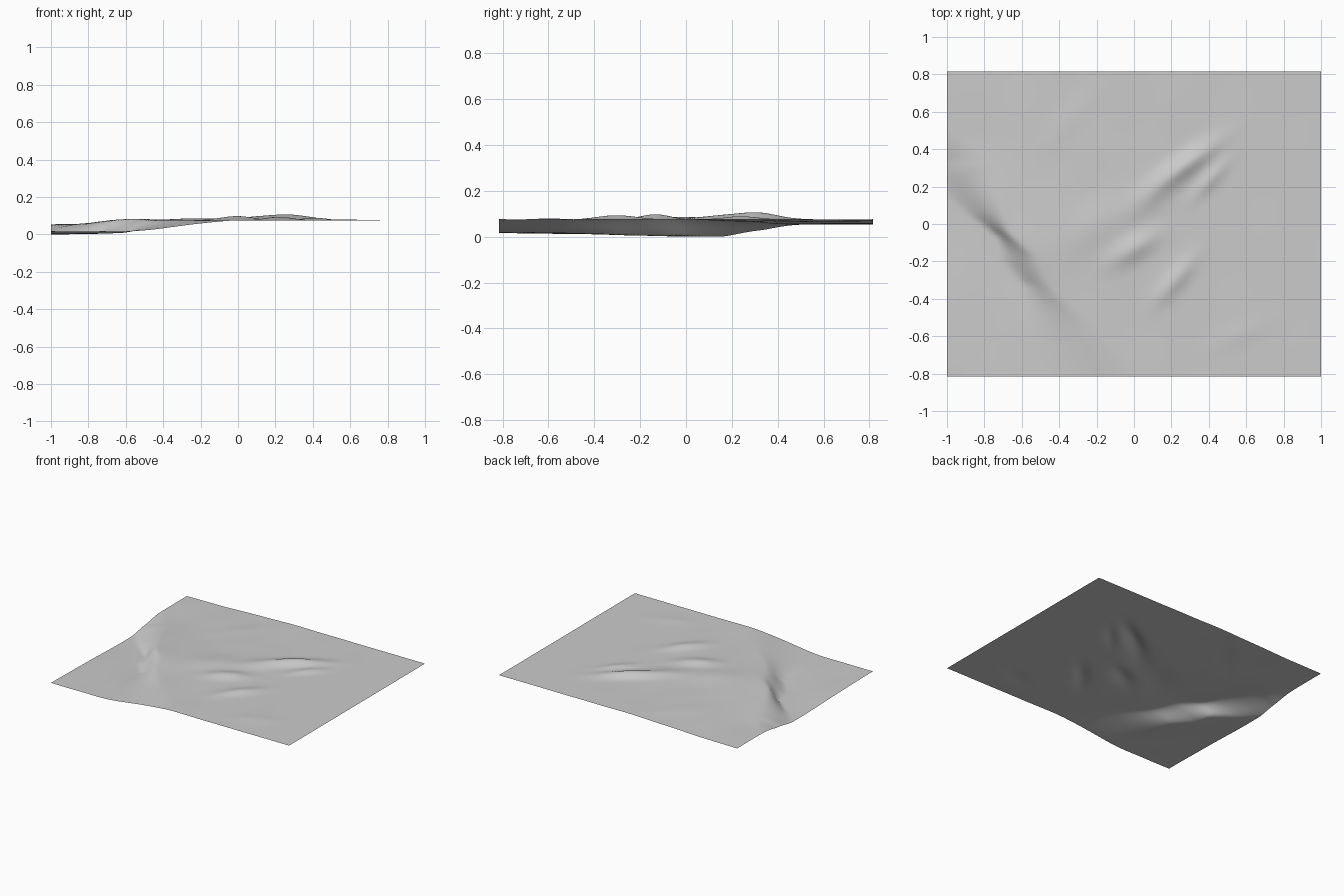
import bpy, bmesh, math

cube = bpy.data.objects.get("Cube")
if cube:
    bpy.data.objects.remove(cube)

HALF_X, HALF_Y = 1.0, 0.815
NX, NY = 120, 98


def smooth(t):
    t = max(0.0, min(1.0, t))
    return t * t * (3 - 2 * t)


def lerp_table(table, v):
    """Piecewise linear lookup in (position, value) pairs."""
    for (a, p), (b, q) in zip(table, table[1:]):
        if v <= b:
            return p + (q - p) * max(0.0, (v - a) / (b - a))
    return table[-1][1]


# Escarpment centre line (x by y) and its width across (by y)
CLIFF = [(-0.82, -0.30), (-0.55, -0.42), (-0.32, -0.53), (-0.06, -0.70),
         (0.06, -0.80), (0.34, -1.0), (0.82, -1.6)]
WIDTH = [(-0.82, 0.55), (-0.55, 0.34), (-0.40, 0.18), (-0.32, 0.13), (-0.18, 0.18),
         (-0.06, 0.07), (0.06, 0.18), (0.34, 0.34), (0.82, 0.4)]

# Ridges: centre x, centre y, half length, half width, height, heading in degrees
RIDGES = [
    (0.27, 0.31, 0.20, 0.055, 0.031, 36),
    (0.41, 0.24, 0.13, 0.040, 0.014, 48),
    (0.00, -0.13, 0.14, 0.060, 0.022, 32),
    (0.22, -0.30, 0.15, 0.050, 0.018, 50),
    (0.08, 0.14, 0.16, 0.070, 0.012, 40),
    (-0.20, 0.00, 0.20, 0.110, 0.012, 40),
    (-0.56, -0.12, 0.16, 0.080, 0.008, -55),
    (0.55, -0.60, 0.16, 0.060, 0.004, 25),
    (-0.35, 0.55, 0.20, 0.070, 0.004, 50),
    (-0.90, 0.30, 0.10, 0.060, 0.004, 20),
]


def ridge(x, y, cx, cy, length, width, height, heading):
    a = math.radians(heading)
    u = (x - cx) * math.cos(a) + (y - cy) * math.sin(a)
    v = (y - cy) * math.cos(a) - (x - cx) * math.sin(a)
    return height * math.exp(-(u / length) ** 2 - (v / width) ** 2)


def height(x, y):
    low = 0.003 + 0.016 * smooth((0.2 - y) / 1.0)
    high = 0.078 - 0.022 * smooth(-x) * smooth((y + 0.1) / 0.6)
    # Distance across the escarpment
    across = (x - lerp_table(CLIFF, y)) * 0.8
    rise = smooth(across / lerp_table(WIDTH, y) + 0.5)
    z = low + (high - low) * rise
    z += sum(ridge(x, y, *r) for r in RIDGES)
    # Faint undulation, fading toward the flat side
    calm = 1 - 0.8 * smooth((x + 0.2) / 1.0)
    z += 0.0014 * calm * math.sin(11 * x + 3 * y) * math.sin(9 * y - 5 * x)
    return z


# Terrain sheet
bm = bmesh.new()
bmesh.ops.create_grid(bm, x_segments=NX, y_segments=NY, size=1.0)
for v in bm.verts:
    v.co.x *= HALF_X
    v.co.y *= HALF_Y
    v.co.z = height(v.co.x, v.co.y)
lowest = min(v.co.z for v in bm.verts)
for v in bm.verts:
    v.co.z -= lowest
for f in bm.faces:
    f.smooth = True

mesh = bpy.data.meshes.new("terrain_sheet")
bm.to_mesh(mesh)
bm.free()
terrain = bpy.data.objects.new("terrain_sheet", mesh)
bpy.context.collection.objects.link(terrain)

# Plain grey ground
grey = bpy.data.materials.new("ground_grey")
grey.use_nodes = True
colour = (0.6, 0.6, 0.6, 1.0)
grey.diffuse_color = colour
grey.node_tree.nodes["Principled BSDF"].inputs["Base Color"].default_value = colour
mesh.materials.append(grey)
